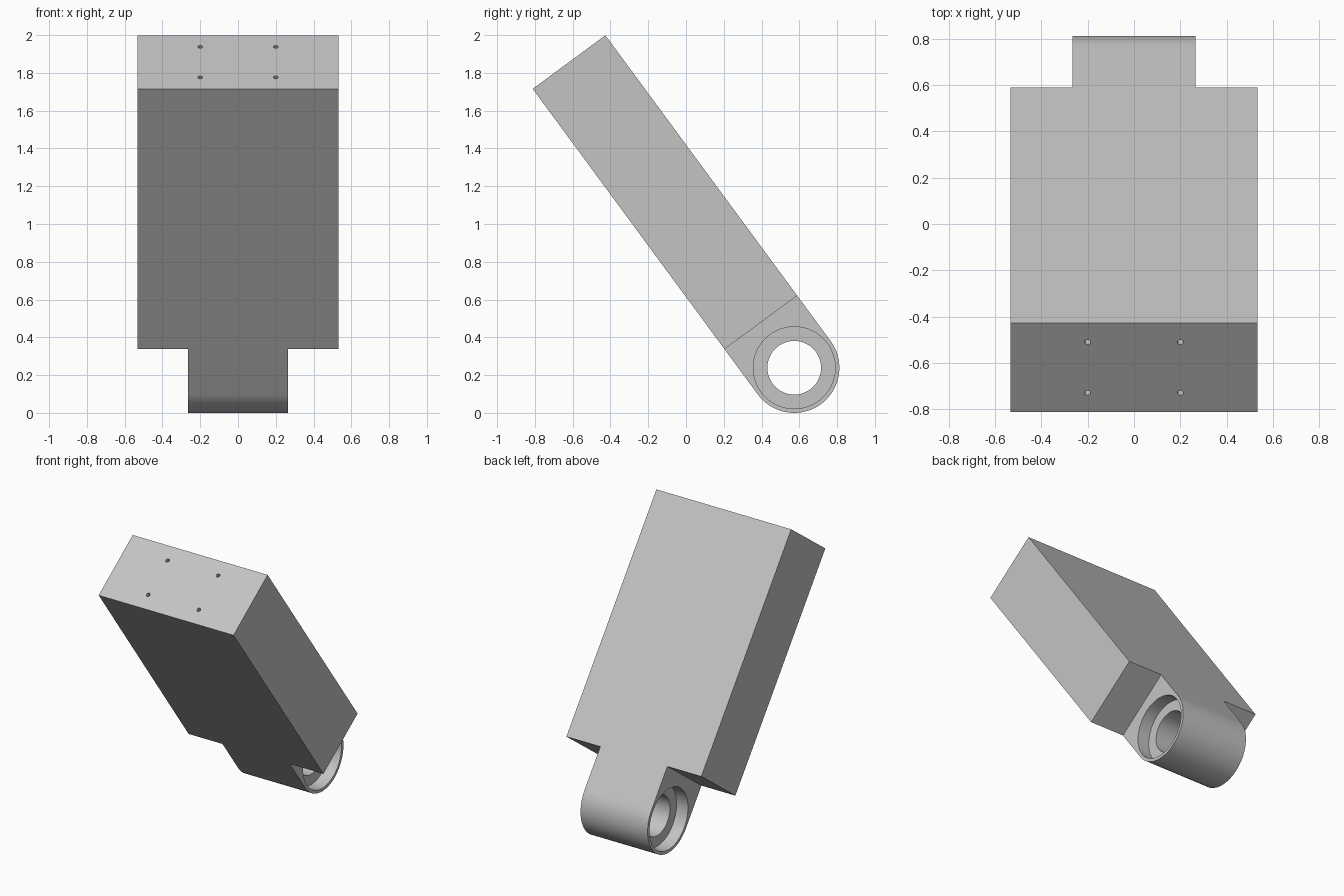
import bpy
import bmesh
from math import atan2, pi, cos, sin, radians
from mathutils import Matrix

if "Cube" in bpy.data.objects:
    bpy.data.objects.remove(bpy.data.objects["Cube"])

# Main sizes, measured in a frame with the pivot bore at the origin
HALF_THICK = 0.239
HALF_WIDTH = 0.533
LUG_HALF = 0.265
BASE, TOP = 0.298, 2.01
TILT = atan2(0.593, 0.805)
PLACE = Matrix.Translation((0, 0.573, HALF_THICK)) @ Matrix.Rotation(TILT, 4, "X")

grey = bpy.data.materials.new("plain grey")
grey.use_nodes = True
colour = (0.55, 0.55, 0.55, 1)
grey.diffuse_color = colour
grey.node_tree.nodes["Principled BSDF"].inputs["Base Color"].default_value = colour


def extrude_profile(name, points, x0, x1):
    """Solid made from a (y, z) outline swept along x."""
    bm = bmesh.new()
    face = bm.faces.new([bm.verts.new((x0, y, z)) for y, z in points])
    swept = bmesh.ops.extrude_face_region(bm, geom=[face])["geom"]
    verts = [v for v in swept if isinstance(v, bmesh.types.BMVert)]
    bmesh.ops.translate(bm, verts=verts, vec=(x1 - x0, 0, 0))
    bmesh.ops.recalc_face_normals(bm, faces=bm.faces)
    mesh = bpy.data.meshes.new(name)
    bm.to_mesh(mesh)
    bm.free()
    obj = bpy.data.objects.new(name, mesh)
    bpy.context.collection.objects.link(obj)
    mesh.materials.append(grey)
    return obj


def drill(target, radius, depth, location, axis, sides):
    """Cut a round hole centred on location."""
    bpy.ops.mesh.primitive_cylinder_add(
        vertices=sides, radius=radius, depth=depth, location=location,
        rotation=(0, pi / 2, 0) if axis == "X" else (0, 0, 0))
    cutter = bpy.context.object
    cutter.hide_render = True
    cutter.data.materials.append(grey)
    mod = target.modifiers.new("hole", "BOOLEAN")
    mod.operation = "DIFFERENCE"
    mod.solver = "EXACT"
    mod.object = cutter
    bpy.context.view_layer.objects.active = target
    bpy.ops.object.modifier_apply(modifier=mod.name)
    bpy.data.objects.remove(cutter)


# Rectangular arm block with four small screw holes in its end
block = extrude_profile(
    "arm_block",
    [(-HALF_THICK, BASE), (HALF_THICK, BASE), (HALF_THICK, TOP), (-HALF_THICK, TOP)],
    -HALF_WIDTH, HALF_WIDTH)
for x in (-0.2, 0.2):
    for y in (-0.136, 0.136):
        drill(block, 0.013, 0.2, (x, y, TOP), "Z", 16)

# Rounded pivot lug with a through bore and a counterbore on each side
SIDES = 48
arc = [(HALF_THICK * cos(pi + pi * i / SIDES), HALF_THICK * sin(pi + pi * i / SIDES))
       for i in range(SIDES + 1)]
lug = extrude_profile("pivot_lug", arc + [(HALF_THICK, BASE), (-HALF_THICK, BASE)],
                      -LUG_HALF, LUG_HALF)
drill(lug, 0.142, 1, (0, 0, 0), "X", 64)
for side in (-1, 1):
    drill(lug, 0.217, 0.18, (side * LUG_HALF, 0, 0), "X", 64)

# Lean the finished parts into place
for obj in (block, lug):
    obj.data.transform(PLACE)
    bpy.ops.object.select_all(action="DESELECT")
    obj.select_set(True)
    bpy.context.view_layer.objects.active = obj
    bpy.ops.object.shade_smooth_by_angle(angle=radians(30))
